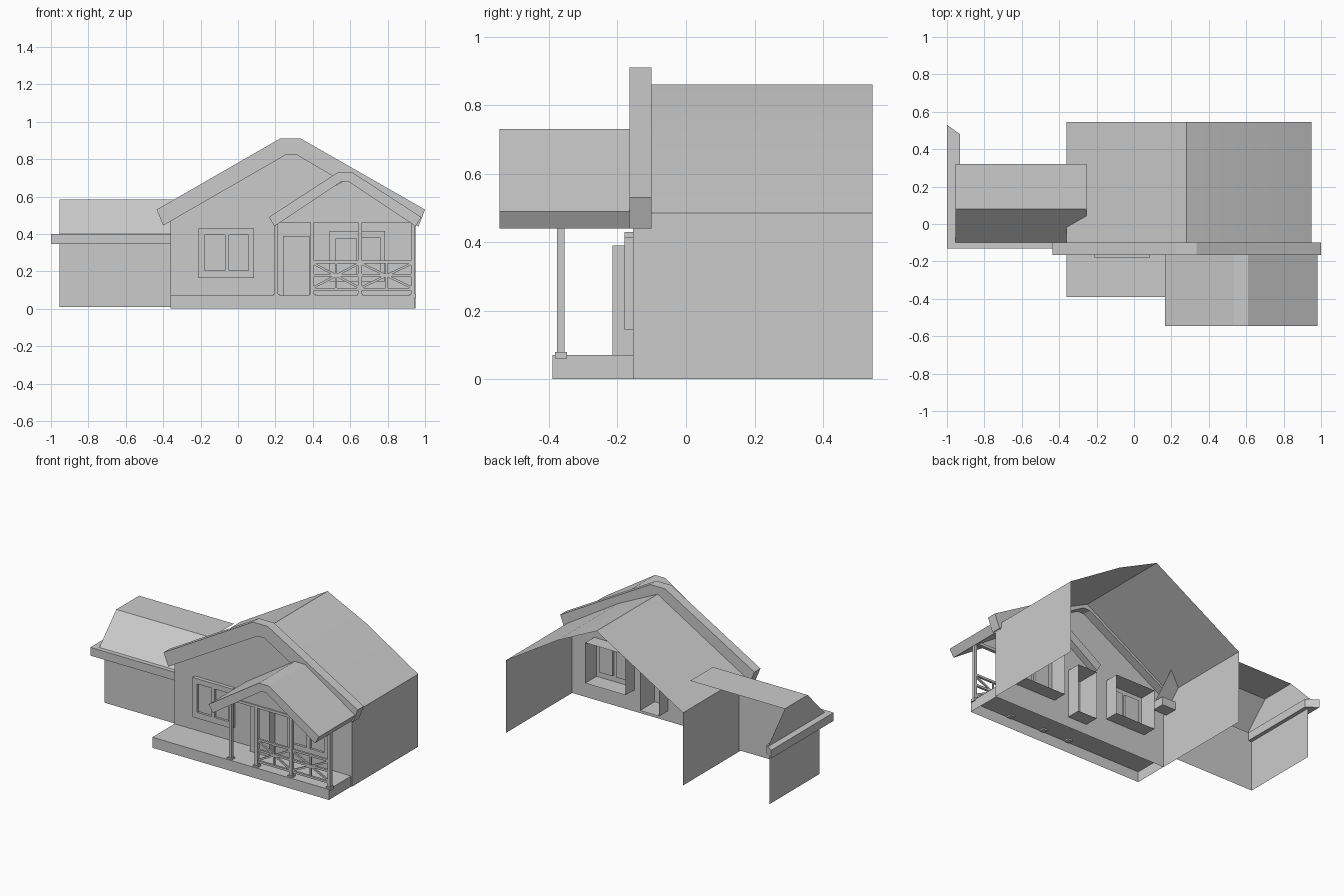
import bpy, bmesh
from mathutils import Vector

cube = bpy.data.objects.get("Cube")
if cube:
    bpy.data.objects.remove(cube, do_unlink=True)

GREY = (0.6, 0.6, 0.6, 1)
mat = bpy.data.materials.new("plain_grey")
mat.use_nodes = True
mat.diffuse_color = GREY
mat.node_tree.nodes["Principled BSDF"].inputs["Base Color"].default_value = GREY


def place(axis, p, t):
    u, v = p
    return {"x": (t, u, v), "y": (u, t, v), "z": (u, v, t)}[axis]


def finish(name, bm, smooth=False):
    mesh = bpy.data.meshes.new(name)
    bm.to_mesh(mesh)
    bm.free()
    mesh.materials.append(mat)
    obj = bpy.data.objects.new(name, mesh)
    bpy.context.collection.objects.link(obj)
    if smooth:
        bpy.ops.object.select_all(action="DESELECT")
        obj.select_set(True)
        bpy.context.view_layer.objects.active = obj
        bpy.ops.object.shade_smooth_by_angle(angle=0.4)
    return obj


def strip(name, axis, pts, a, b, smooth=False, closed=False):
    """Open sheet swept from a profile along an axis."""
    bm = bmesh.new()
    va = [bm.verts.new(place(axis, p, a)) for p in pts]
    vb = [bm.verts.new(place(axis, p, b)) for p in pts]
    n = len(pts)
    for i in range(n if closed else n - 1):
        j = (i + 1) % n
        bm.faces.new((va[i], va[j], vb[j], vb[i]))
    return finish(name, bm, smooth)


def prism(name, axis, pts, a, b):
    """Closed solid from a profile."""
    bm = bmesh.new()
    face = bm.faces.new([bm.verts.new(place(axis, p, a)) for p in pts])
    out = bmesh.ops.extrude_face_region(bm, geom=[face])["geom"]
    move = Vector(place(axis, (0, 0), b - a))
    bmesh.ops.translate(bm, vec=move, verts=[v for v in out if isinstance(v, bmesh.types.BMVert)])
    bmesh.ops.recalc_face_normals(bm, faces=bm.faces[:])
    return finish(name, bm)


def pierced(name, outline, holes, y):
    """Flat front-facing sheet with openings."""
    bm = bmesh.new()
    for loop in [outline] + holes:
        vs = [bm.verts.new((x, y, z)) for x, z in loop]
        for i, v in enumerate(vs):
            bm.edges.new((v, vs[i - 1]))
    bmesh.ops.triangle_fill(bm, edges=bm.edges[:], use_beauty=True, normal=(0, -1, 0))
    for f in bm.faces:
        f.normal_update()
        if f.normal.y > 0:
            f.normal_flip()
    return finish(name, bm)


def rect(x0, x1, z0, z1):
    return [(x0, z0), (x1, z0), (x1, z1), (x0, z1)]


def bar(name, p, q, y0, y1, width):
    """Straight timber between two points of the front plane."""
    p, q = Vector(p), Vector(q)
    d = (q - p).normalized() * width / 2
    s = Vector((-d.y, d.x))
    return prism(name, "y", [p + s, p - s, q - s, q + s], y0, y1)


# Main house: side walls, roof, front wall, open back
FRONT, BACK = -0.155, 0.545
roof = [(-0.36, 0.485), (0.28, 0.86), (0.57, 0.72), (0.95, 0.485)]
strip("left_wall", "y", [(0.95, 0.485), (0.95, 0)], FRONT, BACK)
strip("right_wall", "y", [(-0.36, 0), (-0.36, 0.485)], FRONT, BACK)
strip("main_roof", "y", roof, FRONT, BACK, smooth=True)

window_a = rect(-0.21, 0.085, 0.165, 0.43)
window_b = rect(0.488, 0.787, 0.145, 0.415)
door = rect(0.24, 0.382, 0.07, 0.39)
pierced("front_wall", [(0.95, 0), (-0.36, 0)] + roof, [window_a, window_b, door], FRONT)

# Windows: deep casing, face plate with two recessed panes
panes_a = [rect(-0.178, -0.07, 0.205, 0.395), rect(-0.048, 0.055, 0.205, 0.395)]
panes_b = [rect(0.525, 0.632, 0.185, 0.375), rect(0.66, 0.76, 0.185, 0.38)]
for side, frame, panes in (("right", window_a, panes_a), ("left", window_b, panes_b)):
    strip(side + "_window_casing", "y", frame, -0.18, -0.06, closed=True)
    pierced(side + "_window_face", frame, panes, -0.18)
    for pane in panes:
        strip(side + "_window_reveal", "y", pane[::-1], -0.18, -0.165, closed=True)
        pierced(side + "_window_pane", pane, [], -0.165)

# Door
strip("door_casing", "y", door, -0.215, -0.06, closed=True)
pierced("door_panel", door, [], -0.215)

# Thick gable trim over the front of the main roof
prism("gable_trim", "y", [
    (-0.435, 0.53), (0.225, 0.91), (0.335, 0.91), (1.0, 0.53),
    (0.965, 0.44), (0.31, 0.825), (0.26, 0.825), (-0.4, 0.445)], -0.165, -0.10)

# Porch floor, open below
strip("porch_floor_sides", "z",
      [(-0.36, FRONT), (-0.36, -0.39), (0.945, -0.39), (0.945, FRONT)], 0, 0.07)
strip("porch_floor", "y", [(-0.36, 0.07), (0.945, 0.07)], -0.39, FRONT)

# Porch roof with a flattened ridge
prism("porch_roof", "y", [
    (0.165, 0.49), (0.535, 0.73), (0.61, 0.73), (0.98, 0.49),
    (0.95, 0.44), (0.59, 0.68), (0.555, 0.68), (0.195, 0.44)], -0.545, -0.11)
prism("porch_gable", "y", [(0.215, 0.465), (0.93, 0.465), (0.573, 0.69)], -0.37, -0.36)
prism("porch_beam", "y", rect(0.2, 0.945, 0.462, 0.48), -0.376, -0.354)

# Porch posts with small base blocks
posts = (0.205, 0.397, 0.652, 0.935)
for x in posts:
    prism("porch_post", "y", rect(x - 0.01, x + 0.01, 0.07, 0.47), -0.376, -0.354)
    prism("post_base", "y", rect(x - 0.017, x + 0.017, 0.06, 0.08), -0.382, -0.348)

# Railing: three rails, crossed braces and a centre stile in each bay
for x0, x1 in zip(posts[1:], posts[2:]):
    for z in (0.105, 0.18, 0.25):
        bar("railing_rail", (x0, z), (x1, z), -0.372, -0.358, 0.014)
    bar("railing_brace", (x0, 0.11), (x1, 0.245), -0.370, -0.360, 0.012)
    bar("railing_brace", (x0, 0.245), (x1, 0.11), -0.370, -0.360, 0.012)
    mid = (x0 + x1) / 2
    bar("railing_stile", (mid, 0.105), (mid, 0.25), -0.370, -0.360, 0.01)

# Side wing: walls, fascia, roof with flat top and open back
strip("wing_walls", "z", [(-0.955, 0.48), (-0.955, -0.045), (-0.36, -0.045)], 0.01, 0.37)
prism("wing_fascia", "z", [
    (-1.0, -0.13), (-0.26, -0.13), (-0.26, -0.045), (-0.93, -0.045),
    (-0.93, 0.48), (-1.0, 0.53)], 0.345, 0.40)
wing = [(0.32, 0.585), (0.08, 0.585), (-0.10, 0.40)]
strip("wing_roof", "x", wing, -0.955, -0.255)
bm = bmesh.new()
bm.faces.new([bm.verts.new((-0.955, y, z)) for y, z in wing + [(0.5, 0.40)]]).normal_update()
bmesh.ops.reverse_faces(bm, faces=[f for f in bm.faces if f.normal.x > 0])
finish("wing_gable", bm)
